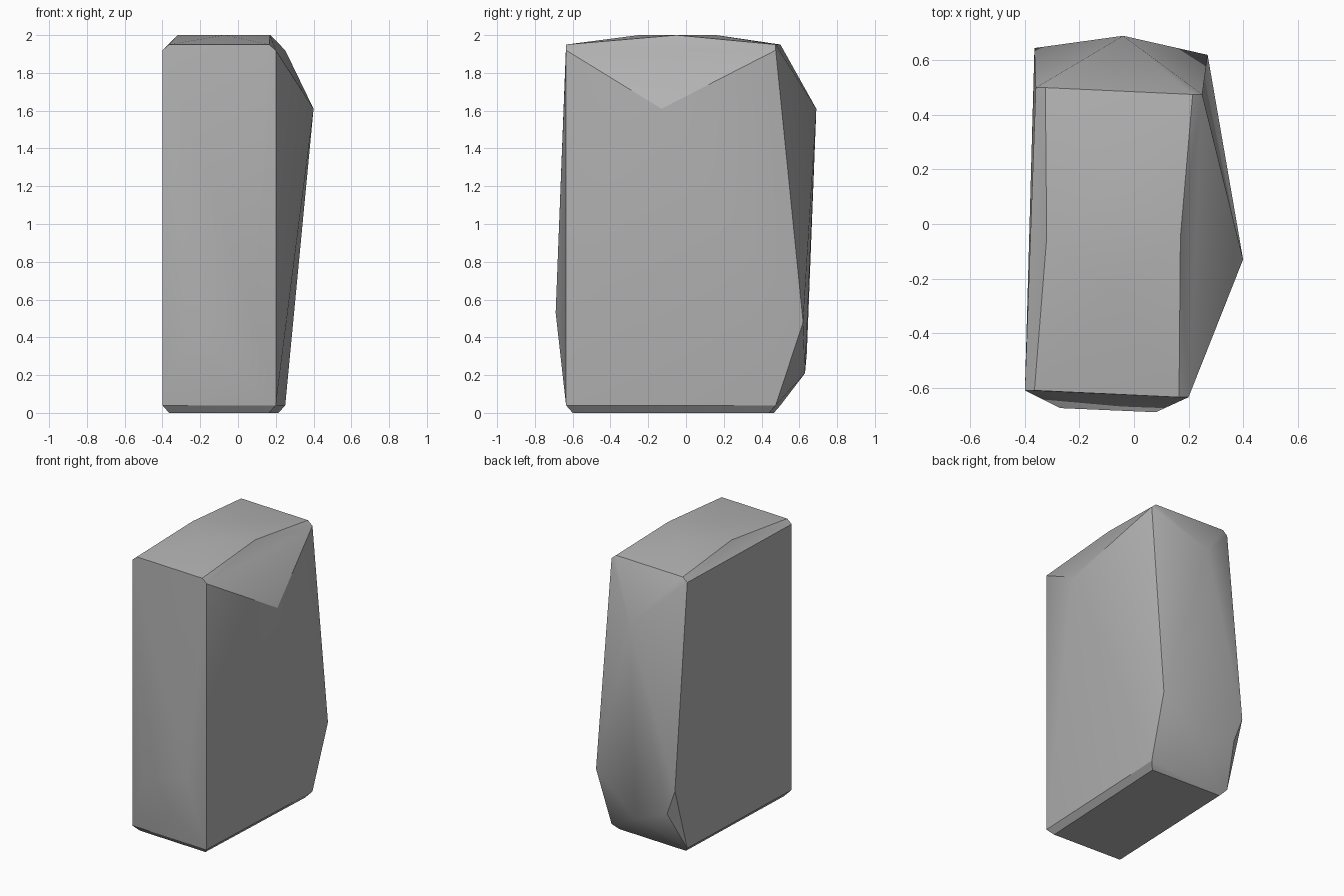
import bpy
import bmesh
import math
from mathutils import Vector

default_cube = bpy.data.objects.get("Cube")
if default_cube:
    bpy.data.objects.remove(default_cube, do_unlink=True)


def make_material(name, colour):
    material = bpy.data.materials.new(name)
    material.use_nodes = True
    material.diffuse_color = colour
    shader = material.node_tree.nodes["Principled BSDF"]
    shader.inputs["Base Color"].default_value = colour
    shader.inputs["Roughness"].default_value = 0.9
    return material


def hull_object(name, points, material):
    """Wrap a faceted shell around a set of points."""
    mesh = bpy.data.meshes.new(name)
    shell = bmesh.new()
    for point in points:
        shell.verts.new(point)
    bmesh.ops.convex_hull(shell, input=shell.verts[:])
    loose = [vert for vert in shell.verts if not vert.link_faces]
    bmesh.ops.delete(shell, geom=loose, context="VERTS")
    bmesh.ops.dissolve_limit(
        shell, angle_limit=math.radians(0.5),
        verts=shell.verts[:], edges=shell.edges[:])
    bmesh.ops.recalc_face_normals(shell, faces=shell.faces[:])
    shell.to_mesh(mesh)
    shell.free()
    mesh.materials.append(material)
    result = bpy.data.objects.new(name, mesh)
    bpy.context.collection.objects.link(result)
    return result


# Four-sided footprint of the block, with narrow chamfers at both ends
footprint = [(-0.4, -0.61), (0.2, -0.635), (0.25, 0.475), (-0.36, 0.5)]
chamfer = 0.035
points = []
for x, y in footprint:
    inset_x = x - math.copysign(chamfer, x)
    inset_y = y - math.copysign(chamfer, y)
    points.append(Vector((inset_x, inset_y, 0)))
    points.append(Vector((x, y, 0.04)))
    points.append(Vector((x, y, 1.92)))
    points.append(Vector((inset_x, y, 1.95)))

# Gently crowned top
points += [Vector((x, -0.05, 2)) for x in (-0.32, 0.17)]
points += [Vector((-0.07, y, 2)) for y in (-0.25, 0.16)]

# High peaks on the left side and the back
points += [Vector((0.4, -0.13, 1.61)), Vector((-0.04, 0.69, 1.61))]

# Low bulge across the front
points += [Vector((-0.27, -0.675, 0.42)), Vector((0.08, -0.69, 0.53))]

# Swollen lower back, undercut towards the base
points += [Vector((0.27, 0.62, 0.48)), Vector((-0.365, 0.645, 0.5))]
points += [Vector((-0.05, 0.63, 0.21)), Vector((-0.3, 0.64, 0.32))]

stone = make_material("stone grey", (0.45, 0.45, 0.45, 1))
rock = hull_object("rock_block", points, stone)

# Soft shading on shallow facets, crisp main edges
bpy.ops.object.select_all(action="DESELECT")
rock.select_set(True)
bpy.context.view_layer.objects.active = rock
bpy.ops.object.shade_smooth_by_angle(angle=math.radians(30))
